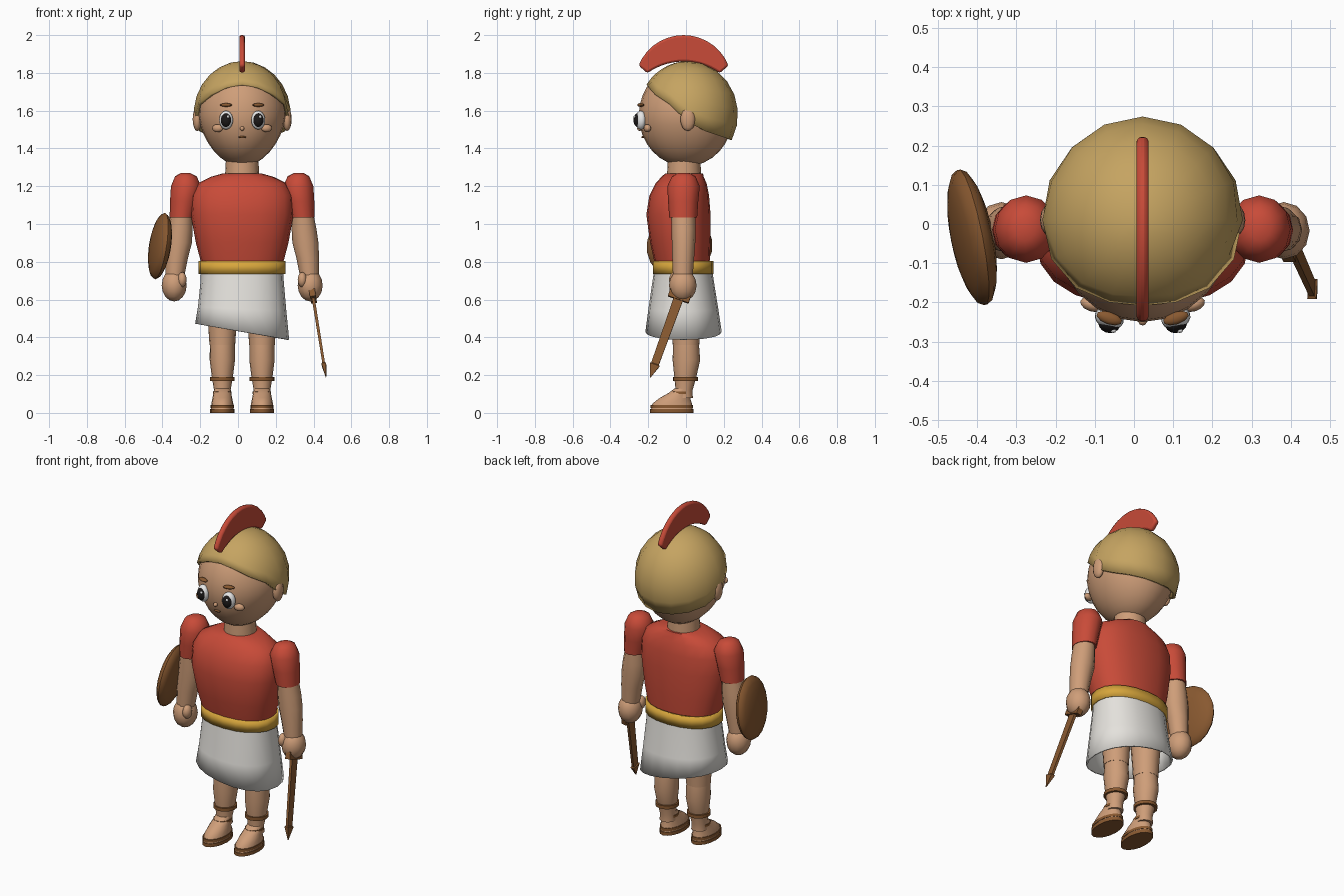
import bpy, bmesh, math
from mathutils import Vector, Matrix

if "Cube" in bpy.data.objects:
    bpy.data.objects.remove(bpy.data.objects["Cube"])

CX = 0.022  # body mirror plane


def material(name, rgb):
    m = bpy.data.materials.new(name)
    m.diffuse_color = (*rgb, 1)
    m.use_nodes = True
    m.node_tree.nodes["Principled BSDF"].inputs["Base Color"].default_value = m.diffuse_color
    return m


SKIN = material("skin", (0.62, 0.34, 0.19))
RED = material("red cloth", (0.58, 0.07, 0.04))
BRASS = material("brass", (0.56, 0.37, 0.12))
GOLD = material("gold belt", (0.68, 0.38, 0.045))
WHITE = material("white cloth", (0.78, 0.76, 0.72))
BROWN = material("brown leather", (0.25, 0.1, 0.03))
EYE = material("eye white", (0.9, 0.9, 0.9))
BLACK = material("pupil black", (0.012, 0.01, 0.01))


def finish(name, bm, mat, angle=40):
    bmesh.ops.recalc_face_normals(bm, faces=bm.faces)
    me = bpy.data.meshes.new(name)
    bm.to_mesh(me)
    bm.free()
    me.materials.append(mat)
    me.shade_smooth()
    me.set_sharp_from_angle(angle=math.radians(angle))
    ob = bpy.data.objects.new(name, me)
    bpy.context.collection.objects.link(ob)
    return ob


def solidify(ob, t):
    m = ob.modifiers.new("thickness", "SOLIDIFY")
    m.thickness = t
    m.offset = -1


def loft(name, rings, mat, n=16, power=2.0, caps=(True, True), zfun=None):
    """Horizontal rings (x, y, z, rx, ry) joined into a skin."""
    bm = bmesh.new()
    loops = []
    for i, (x, y, z, rx, ry) in enumerate(rings):
        loop = []
        for k in range(n):
            a = math.tau * k / n
            c, s = math.cos(a), math.sin(a)
            px = x + rx * math.copysign(abs(c) ** (2 / power), c)
            py = y + ry * math.copysign(abs(s) ** (2 / power), s)
            loop.append(bm.verts.new((px, py, zfun(i, px, z) if zfun else z)))
        loops.append(loop)
    for a, b in zip(loops, loops[1:]):
        for k in range(n):
            bm.faces.new((a[k], a[(k + 1) % n], b[(k + 1) % n], b[k]))
    if caps[0]:
        bm.faces.new(loops[0])
    if caps[1]:
        bm.faces.new(loops[-1])
    return finish(name, bm, mat)


def ellipsoid(name, loc, radii, mat, rot=None, u=16, v=10, taper=0):
    bm = bmesh.new()
    bmesh.ops.create_uvsphere(bm, u_segments=u, v_segments=v, radius=1)
    for p in bm.verts:
        if p.co.z < 0:
            p.co.x *= 1 + taper * p.co.z
    m = Matrix.Translation(loc) @ (rot or Matrix()) @ Matrix.Diagonal((*radii, 1))
    bm.transform(m)
    return finish(name, bm, mat, 60)


# Head and neck
ellipsoid("head", (CX, 0, 1.575), (0.232, 0.25, 0.27), SKIN, u=24, v=16, taper=0.14)
loft("neck", [(CX, -0.01, 1.23, 0.092, 0.092), (CX, -0.01, 1.36, 0.085, 0.085)], SKIN)

# Helmet: dome whose rim height changes from the brow to the nape
rim = [1.74, 1.725, 1.685, 1.635, 1.54, 1.49, 1.465, 1.45, 1.443]
hx, hy, hz, hc = 0.257, 0.265, 0.282, Vector((CX, 0.01, 1.58))
bm = bmesh.new()
top = bm.verts.new(hc + Vector((0, 0, hz)))
cols = []
for k in range(16):
    a = math.tau * k / 16
    end = math.acos((rim[min(k, 16 - k)] - hc.z) / hz)
    cols.append([bm.verts.new(hc + Vector((hx * math.sin(end * j / 7) * math.sin(a),
                                           -hy * math.sin(end * j / 7) * math.cos(a),
                                           hz * math.cos(end * j / 7)))) for j in range(1, 8)])
for k in range(16):
    a, b = cols[k], cols[(k + 1) % 16]
    bm.faces.new((top, a[0], b[0]))
    for j in range(6):
        bm.faces.new((a[j], a[j + 1], b[j + 1], b[j]))
solidify(finish("helmet", bm, BRASS, 60), 0.016)

# Crest: crescent plate with rounded edges
bm = bmesh.new()
outer, inner = [], []
for k in range(15):
    t = -1 + 2 * k / 14
    a, b = t * math.radians(68), t * math.radians(35.5)
    outer.append((CX, -0.013 + 0.257 * math.sin(a), 1.743 + 0.257 * math.cos(a)))
    inner.append((CX, -0.013 + 0.33 * math.sin(b), 1.53 + 0.33 * math.cos(b)))
bm.faces.new([bm.verts.new(p) for p in outer + inner[::-1]])
for f in bmesh.ops.extrude_face_region(bm, geom=bm.faces[:])["geom"]:
    if isinstance(f, bmesh.types.BMVert):
        f.co.x += 0.015
for p in bm.verts:
    if p.co.x < CX + 0.001:
        p.co.x -= 0.015
crest = finish("crest", bm, RED, 50)
bev = crest.modifiers.new("round", "BEVEL")
bev.width, bev.segments, bev.limit_method = 0.011, 2, "ANGLE"
bev.angle_limit = math.radians(50)

# Face
ellipsoid("nose", (CX, -0.245, 1.505), (0.012, 0.014, 0.012), SKIN, u=10, v=6)
ellipsoid("mouth", (CX, -0.228, 1.46), (0.022, 0.008, 0.006), BROWN, u=10, v=6)

for side, s in (("left", -1), ("right", 1)):
    def at(off, y, z):
        return (CX + s * off, y, z)

    def ring(off, y, z, rx, ry):
        return (CX + s * off, y, z, rx, ry)

    turn = Matrix.Rotation(s * math.radians(18), 4, "Z")
    ellipsoid(side + "_eye", at(0.085, -0.24, 1.55), (0.038, 0.028, 0.05), EYE, turn)
    ellipsoid(side + "_pupil", at(0.085, -0.252, 1.55), (0.029, 0.026, 0.038), BLACK, turn)
    ellipsoid(side + "_eye_glint", (CX + s * 0.085 + 0.01, -0.272, 1.567), (0.008, 0.006, 0.008), EYE, u=8, v=6)
    ellipsoid(side + "_eyebrow", at(0.085, -0.24, 1.63), (0.034, 0.016, 0.01), BROWN, turn, u=10, v=6)
    ellipsoid(side + "_cheek", at(0.13, -0.205, 1.507), (0.03, 0.018, 0.021), SKIN, turn, u=12, v=8)
    ellipsoid(side + "_ear", at(0.238, 0.01, 1.555), (0.024, 0.04, 0.063), SKIN, u=12, v=8)

    # Arms
    loft(side + "_sleeve", [ring(0.3, -0.012, 1.27, 0.025, 0.03), ring(0.298, -0.012, 1.253, 0.057, 0.062),
                            ring(0.297, -0.013, 1.2, 0.08, 0.086), ring(0.308, -0.015, 1.12, 0.074, 0.08),
                            ring(0.32, -0.015, 1.035, 0.064, 0.074)], RED, 12)
    loft(side + "_arm", [ring(0.32, -0.015, 1.06, 0.056, 0.064), ring(0.328, -0.013, 0.97, 0.066, 0.064),
                         ring(0.335, -0.013, 0.9, 0.069, 0.062), ring(0.347, -0.015, 0.82, 0.06, 0.058),
                         ring(0.357, -0.017, 0.72, 0.05, 0.052)], SKIN, 12)
    ellipsoid(side + "_hand", at(0.36, -0.017, 0.675), (0.066, 0.073, 0.085), SKIN, u=12, v=8)
    ellipsoid(side + "_thumb", at(0.318, -0.058, 0.705), (0.025, 0.032, 0.04), SKIN, u=10, v=8)

    # Legs, feet and sandals
    loft(side + "_thigh", [ring(0.105, 0, 0.36, 0.068, 0.07), ring(0.105, 0, 0.45, 0.074, 0.075),
                           ring(0.105, 0, 0.72, 0.09, 0.1)], SKIN)
    loft(side + "_calf", [ring(0.105, 0, 0.37, 0.066, 0.068), ring(0.105, 0.002, 0.28, 0.067, 0.073),
                          ring(0.105, -0.003, 0.2, 0.057, 0.06), ring(0.105, -0.01, 0.12, 0.044, 0.045),
                          ring(0.105, -0.01, 0.08, 0.046, 0.046)], SKIN)
    loft(side + "_foot", [ring(0.105, -0.075, 0.02, 0.06, 0.11), ring(0.105, -0.073, 0.05, 0.058, 0.104),
                          ring(0.105, -0.058, 0.08, 0.052, 0.08), ring(0.105, -0.035, 0.105, 0.047, 0.058),
                          ring(0.105, -0.015, 0.13, 0.043, 0.045)], SKIN)
    for part, y, z0, z1, rx, ry in (("sole", -0.075, 0, 0.02, 0.064, 0.115),
                                    ("sandal_edge", -0.075, 0.026, 0.042, 0.062, 0.112),
                                    ("ankle_strap", -0.026, 0.1, 0.114, 0.049, 0.057),
                                    ("shin_strap", -0.003, 0.17, 0.19, 0.065, 0.067)):
        loft(side + "_" + part, [ring(0.105, y, z0, rx, ry), ring(0.105, y, z1, rx, ry)], BROWN)

# Tunic, belt and skirt with a slanted hem
loft("tunic", [(CX, -0.02, 0.79, 0.216, 0.145), (CX, -0.03, 0.9, 0.245, 0.16),
               (CX, -0.04, 1.05, 0.272, 0.17), (CX, -0.036, 1.15, 0.268, 0.158),
               (CX, -0.026, 1.215, 0.235, 0.135), (CX, -0.018, 1.25, 0.165, 0.112),
               (CX, -0.01, 1.267, 0.105, 0.1)], RED, 20, 2.3)
belt = loft("belt", [(CX, -0.015, 0.735, 0.23, 0.16), (CX, -0.015, 0.803, 0.23, 0.16)],
            GOLD, 20, 2.2, (False, False))
solidify(belt, 0.014)
drop = (0, 0.0, 0.05, 0.17)
skirt = loft("skirt", [(CX, -0.015, 0.785, 0.218, 0.15), (CX, -0.015, 0.7, 0.22, 0.162),
                       (CX, -0.014, 0.55, 0.234, 0.185), (CX, -0.013, 0.43, 0.249, 0.202)],
             WHITE, 20, 2.2, (True, False), lambda i, x, z: z - drop[i] * (x - CX))
solidify(skirt, 0.01)

# Shield: flattened disc on the left arm
rot = Vector((-1, -0.2, 0.155)).to_track_quat("Z", "Y").to_matrix().to_4x4()
ellipsoid("shield", (-0.413, -0.034, 0.883), (0.178, 0.178, 0.048), BROWN, rot, u=18, v=10)

# Sword: local z runs down the blade, local y across its width
start, tip = Vector((0.39, -0.02, 0.66)), Vector((0.466, -0.19, 0.187))
axis = (tip - start).normalized()
wide = (Vector((0, 1, 0)) - axis * axis.y).normalized()
frame = Matrix((wide.cross(axis), wide, axis)).transposed().to_4x4()
length = (tip - start).length
for name, rings in (
        ("sword_blade", [(0.03, 0.008, 0.026), (0.43, 0.007, 0.021), (0.435, 0.012, 0.027), (length, 0.001, 0.002)]),
        ("sword_guard", [(0.025, 0.016, 0.058), (0.065, 0.016, 0.058)]),
        ("sword_grip", [(-0.06, 0.016, 0.018), (0.03, 0.016, 0.018)])):
    bm = bmesh.new()
    loops = [[bm.verts.new((x * a, y * b, z)) for a, b in ((1, 1), (-1, 1), (-1, -1), (1, -1))]
             for z, x, y in rings]
    for a, b in zip(loops, loops[1:]):
        for k in range(4):
            bm.faces.new((a[k], a[(k + 1) % 4], b[(k + 1) % 4], b[k]))
    bm.faces.new(loops[0])
    bm.faces.new(loops[-1])
    bm.transform(Matrix.Translation(start) @ frame)
    finish(name, bm, BROWN, 30)
